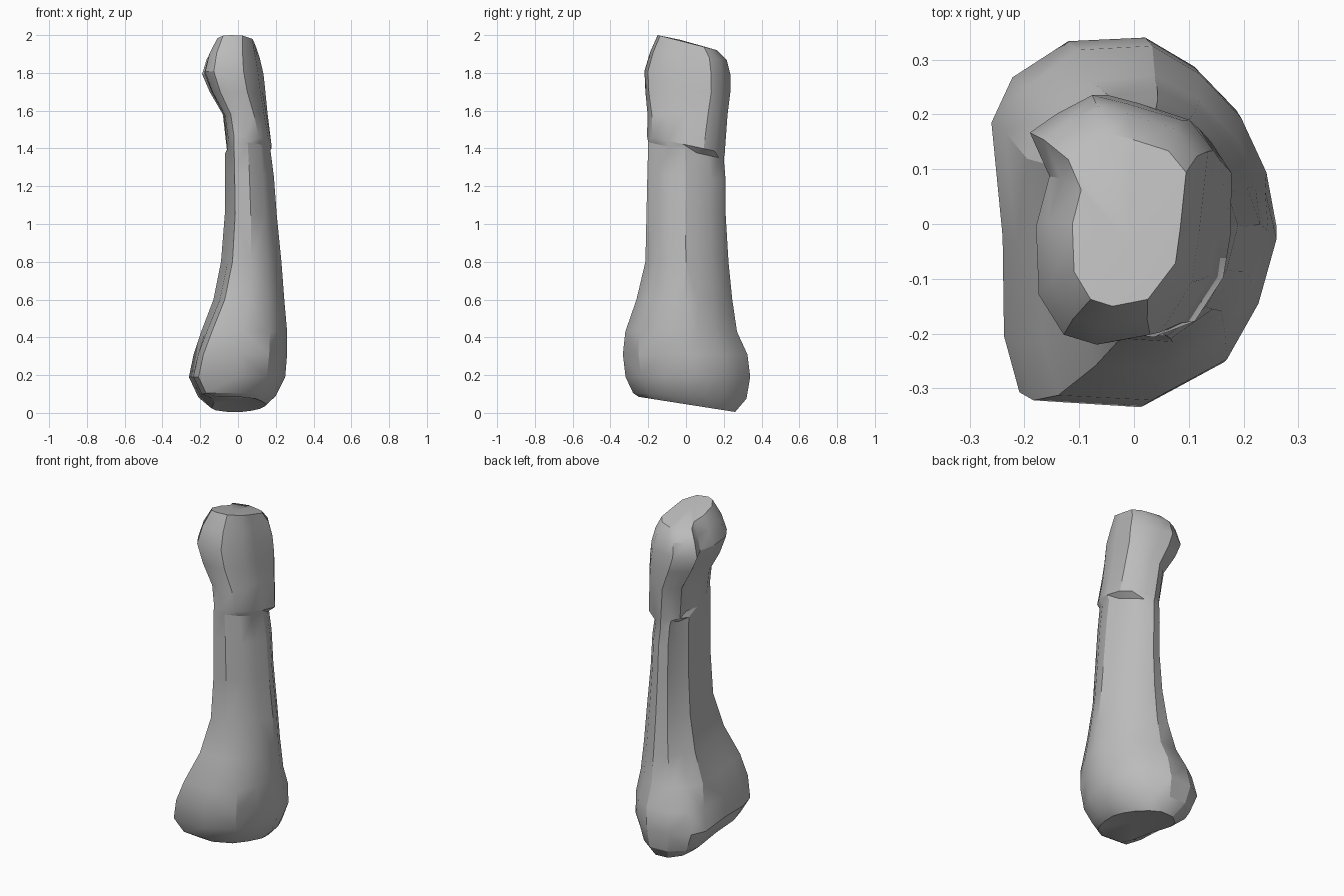
import bpy
import bmesh
from mathutils import Vector

default_cube = bpy.data.objects.get("Cube")
if default_cube:
    bpy.data.objects.remove(default_cube, do_unlink=True)

# Single bone colour
bone_grey = bpy.data.materials.new("bone_grey")
bone_grey.use_nodes = True
colour = (0.5, 0.5, 0.5, 1)
bone_grey.diffuse_color = colour
bone_grey.node_tree.nodes["Principled BSDF"].inputs["Base Color"].default_value = colour

# Cross-sections in a unit box, anticlockwise from the dorsal ridge (+x)
BASE = [(1, 0), (.93, .3), (.75, .6), (.45, .84), (.1, 1), (-.45, .98), (-.85, .78),
        (-1, .53), (-.92, -.1), (-.91, -.65), (-.8, -.96), (0, -1), (.62, -.75), (.86, -.4)]
SHAFT = [(1, 0), (.84, .3), (.55, .62), (.2, .88), (-.2, 1), (-.6, .93), (-.74, .66),
         (-1, .38), (-.88, -.1), (-.76, -.55), (-.6, -.95), (0, -.95), (.55, -.7), (.84, -.38)]
HEAD = [(.9, -.1), (1, .55), (.7, .8), (.1, .93), (-.3, 1), (-.7, .85), (-1, .7),
        (-.78, .35), (-.93, -.05), (-.9, -.6), (-.62, -.92), (-.25, -1), (.35, -.92), (.82, -.5)]

# Rings: height, x range, y range, share of the end shape, slope along y
LOWER = [
    (.045, -.14, .15, -.25, .26, 1, -.04),
    (.09, -.21, .2, -.28, .32, 1, -.015),
    (.19, -.26, .25, -.32, .34, 1, 0),
    (.31, -.235, .26, -.335, .325, .95, 0),
    (.43, -.195, .26, -.325, .27, .75, 0),
    (.6, -.13, .245, -.27, .245, .4, 0),
    (.8, -.09, .23, -.225, .225, .1, 0),
    (1.05, -.07, .205, -.22, .21, 0, 0),
]
UPPER = [
    (1.25, -.07, .19, -.215, .21, 0, -.02),
    (1.39, -.07, .172, -.21, .2, 0, -.045),
    (1.42, -.07, .185, -.21, .205, .65, -.045),
    (1.58, -.085, .16, -.205, .22, .85, 0),
    (1.7, -.15, .145, -.215, .235, 1, 0),
    (1.8, -.19, .135, -.22, .235, 1, -.01),
    (1.89, -.165, .115, -.19, .215, 1, -.02),
    (1.96, -.12, .095, -.15, .165, 1, -.04),
]


def add_ring(bm, row, end_shape):
    """Blend the shaft section into an end section and place it."""
    z, x0, x1, y0, y1, share, slope = row
    ring = []
    for mid, end in zip(SHAFT, end_shape):
        u, v = Vector(mid).lerp(Vector(end), share)
        x = (x0 + x1) / 2 + u * (x1 - x0) / 2
        y = (y0 + y1) / 2 + v * (y1 - y0) / 2
        ring.append(bm.verts.new((x, y, z + slope * v)))
    return ring


def bridge(bm, low, high):
    count = len(low)
    for i in range(count):
        j = (i + 1) % count
        bm.faces.new((low[i], low[j], high[j], high[i]))


def cap(bm, ring, centre, upward):
    tip = bm.verts.new(centre)
    for a, b in zip(ring, ring[1:] + ring[:1]):
        bm.faces.new((a, b, tip) if upward else (b, a, tip))


# Loft the joint base, shaft and two-lobed head as one skin
bm = bmesh.new()
rings = [add_ring(bm, row, BASE) for row in LOWER]
rings += [add_ring(bm, row, HEAD) for row in UPPER]
for low, high in zip(rings, rings[1:]):
    bridge(bm, low, high)

# Hollow joint socket below, sloping crown above
cap(bm, rings[0], (0, 0, .07), False)
cap(bm, rings[-1], (-.01, -.03, 1.975), True)
bmesh.ops.triangulate(bm, faces=bm.faces[:], quad_method="SHORT_EDGE")
bmesh.ops.recalc_face_normals(bm, faces=bm.faces[:])

mesh = bpy.data.meshes.new("finger_bone")
bm.to_mesh(mesh)
bm.free()
mesh.materials.append(bone_grey)
bone = bpy.data.objects.new("finger_bone", mesh)
bpy.context.collection.objects.link(bone)

# Soft shading with crisp ridges
bpy.ops.object.select_all(action="DESELECT")
bone.select_set(True)
bpy.context.view_layer.objects.active = bone
bpy.ops.object.shade_smooth_by_angle(angle=.55)
